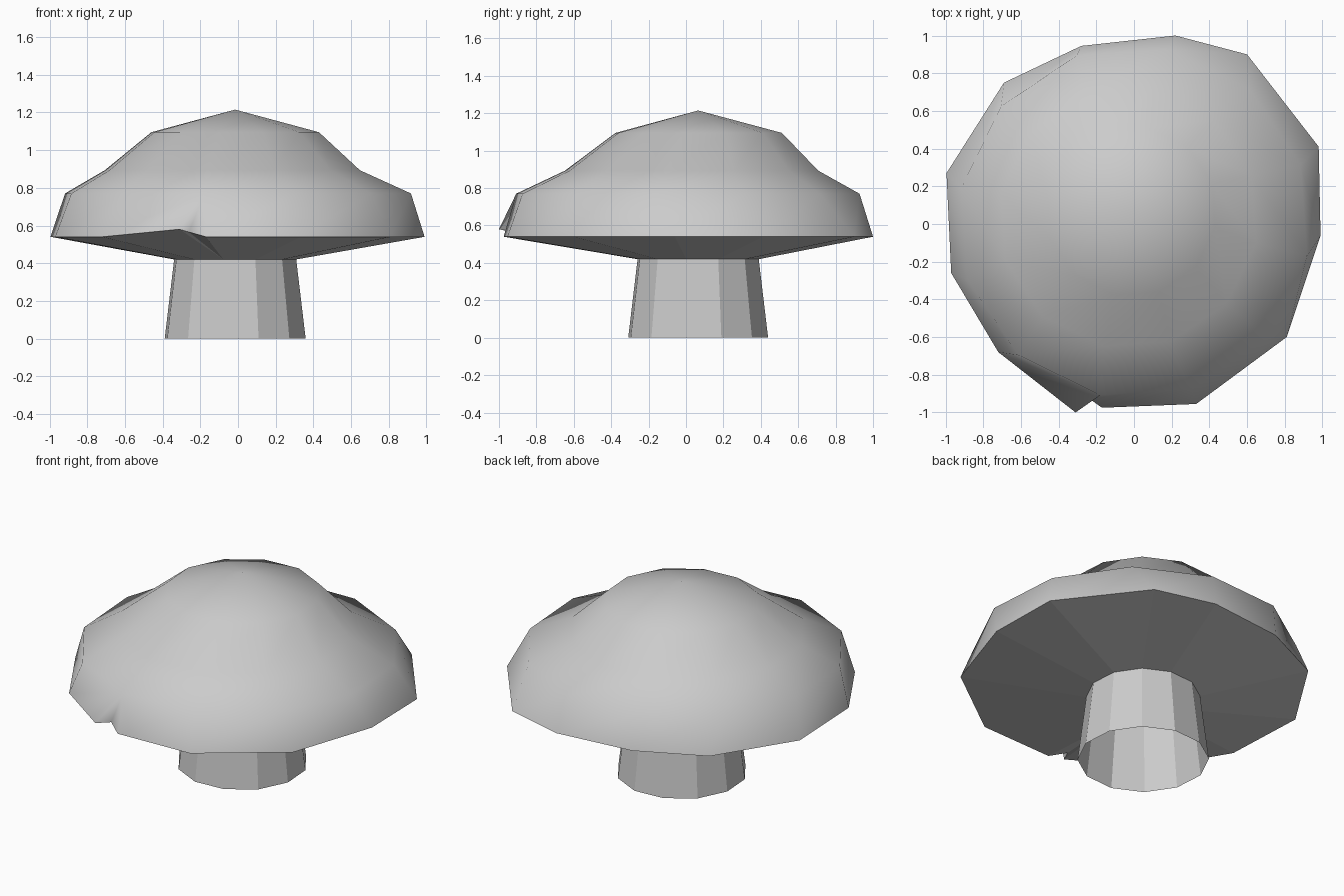
import bpy
import bmesh
from math import cos, sin, radians

cube = bpy.data.objects.get("Cube")
if cube:
    bpy.data.objects.remove(cube, do_unlink=True)

grey = bpy.data.materials.new("plain grey")
grey.use_nodes = True
COLOUR = (0.6, 0.6, 0.6, 1)
grey.diffuse_color = COLOUR
grey.node_tree.nodes["Principled BSDF"].inputs["Base Color"].default_value = COLOUR

SIDES, PHASE = 12, 19
NICK = 8  # the nick lies just before this column, counting anticlockwise


def ring(bm, cx, cy, z, r):
    """One regular ring of vertices."""
    angles = [radians(PHASE + 360 * i / SIDES) for i in range(SIDES)]
    return [bm.verts.new((cx + r * cos(a), cy + r * sin(a), z)) for a in angles]


def bridge(bm, low, high, smooth):
    """Join two closed rings, merging repeated vertices into triangles."""
    for i in range(len(low)):
        j = (i + 1) % len(low)
        corners = list(dict.fromkeys((low[i], low[j], high[j], high[i])))
        if len(corners) > 2:
            bm.faces.new(corners).smooth = smooth


def widen(verts):
    """Repeat one column so the ring matches the nicked rim."""
    return verts[:NICK] + [verts[NICK]] * 2 + verts[NICK:]


def finish(bm, name):
    mesh = bpy.data.meshes.new(name)
    bm.to_mesh(mesh)
    bm.free()
    mesh.materials.append(grey)
    obj = bpy.data.objects.new(name, mesh)
    bpy.context.collection.objects.link(obj)


# Stem: open, flat-sided and tapered
bm = bmesh.new()
bridge(bm, ring(bm, -0.015, 0.065, 0, 0.381),
       ring(bm, -0.015, 0.065, 0.42, 0.33), False)
finish(bm, "stem")

# Cap: uneven rim with a small nick at the front
bm = bmesh.new()
rim_xy = [(0.98, 0.41), (0.60, 0.90), (0.22, 1.0), (-0.28, 0.945),
          (-0.69, 0.75), (-0.995, 0.27), (-0.97, -0.26), (-0.72, -0.68),
          (-0.17, -0.975), (0.33, -0.955), (0.81, -0.60), (0.99, -0.06)]
rim = [bm.verts.new((x, y, 0.54)) for x, y in rim_xy]
nick = [bm.verts.new(p) for p in ((-0.31, -1.0, 0.58), (-0.26, -0.91, 0.565))]
rim = rim[:NICK] + nick + rim[NICK:]

underside = ring(bm, -0.015, 0.065, 0.42, 0.33)
shoulder = ring(bm, 0, 0.01, 0.77, 0.935)
waist = ring(bm, -0.03, 0.03, 0.893, 0.69)
crown = ring(bm, -0.015, 0.068, 1.095, 0.453)
tip = bm.verts.new((-0.015, 0.065, 1.215))

bridge(bm, widen(underside), rim, False)
bridge(bm, rim, widen(shoulder), True)
bridge(bm, shoulder, waist, True)
bridge(bm, waist, crown, True)
bridge(bm, crown, [tip] * SIDES, True)

# Sharp edge where the domed top meets the underside
for edge in bm.edges:
    if len({f.smooth for f in edge.link_faces}) == 2:
        edge.smooth = False
finish(bm, "cap")
